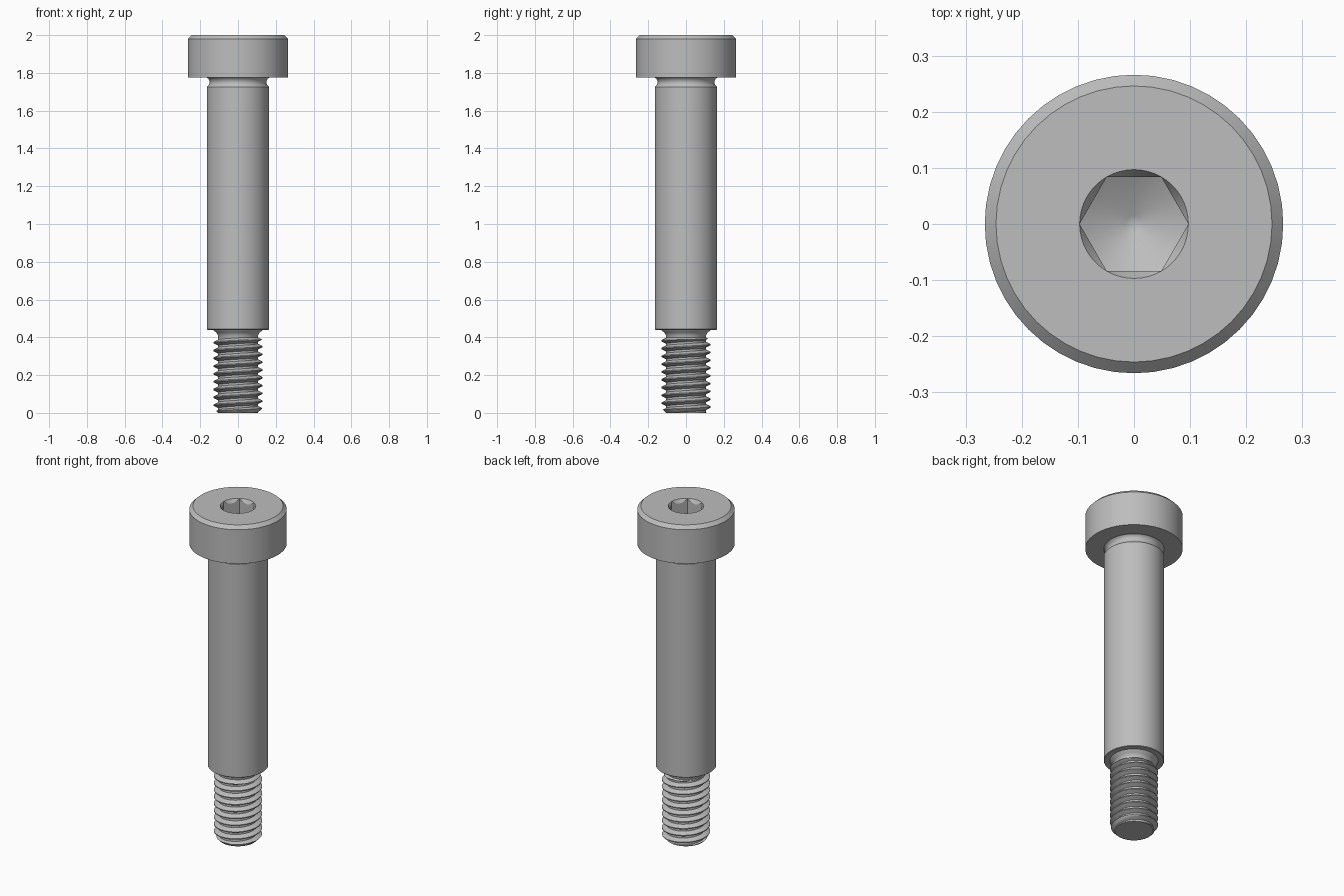
import bpy, bmesh, math

cube = bpy.data.objects.get("Cube")
if cube:
    bpy.data.objects.remove(cube, do_unlink=True)

SEG = 48
steel = bpy.data.materials.new("grey_steel")
steel.use_nodes = True
grey = (0.51, 0.51, 0.51, 1)
steel.diffuse_color = grey
steel.node_tree.nodes["Principled BSDF"].inputs["Base Color"].default_value = grey


def revolve(name, rows, point):
    """Skin a round part; point(row, angle) gives radius and height."""
    bm = bmesh.new()
    grid = []
    for row in rows:
        ring = []
        for j in range(SEG + 1):
            a = 2 * math.pi * j / SEG
            r, z = point(row, a)
            ring.append(bm.verts.new((r * math.cos(a), r * math.sin(a), z)))
        grid.append(ring)
    for low, high in zip(grid, grid[1:]):
        for j in range(SEG):
            bm.faces.new((low[j], low[j + 1], high[j + 1], high[j]))
    bmesh.ops.remove_doubles(bm, verts=bm.verts, dist=0.00002)
    mesh = bpy.data.meshes.new(name)
    bm.to_mesh(mesh)
    bm.free()
    mesh.materials.append(steel)
    obj = bpy.data.objects.new(name, mesh)
    bpy.context.collection.objects.link(obj)
    bpy.ops.object.select_all(action='DESELECT')
    obj.select_set(True)
    bpy.context.view_layer.objects.active = obj
    bpy.ops.object.shade_smooth_by_angle(angle=math.radians(30))
    return obj


def lathe(name, profile):
    return revolve(name, profile, lambda row, a: row)


# Helical thread, fading out at both ends
PITCH, ROOT, CREST, THREAD_TOP, STEPS = 0.0413, 0.105, 0.131, 0.4, 16


def thread_point(row, a):
    z = PITCH * (row / STEPS + a / (2 * math.pi))
    z = min(THREAD_TOP, max(0, z))
    t = (z / PITCH - a / (2 * math.pi)) % 1
    ridge = min(1, max(0, (0.75 - abs(2 * t - 1)) / 0.625))
    r = ROOT + (CREST - ROOT) * ridge
    limit = ROOT + min(z, (THREAD_TOP - z) * 2)
    return min(r, limit), z


turns = math.ceil(THREAD_TOP / PITCH)
revolve("thread", range(-STEPS, turns * STEPS + 1), thread_point)
lathe("thread_end", [(0, 0), (ROOT, 0)])

# Shoulder with an undercut neck at each end
lathe("shoulder", [
    (ROOT, THREAD_TOP), (0.107, 0.412), (0.115, 0.426), (0.13, 0.436),
    (0.132, 0.44), (0.162, 0.44), (0.165, 0.443), (0.165, 1.725),
    (0.153, 1.738), (0.15, 1.748), (0.152, 1.76), (0.158, 1.77),
    (0.165, 1.775)])

# Chamfered cap head
SOCKET = 0.097
lathe("head", [(0.165, 1.775), (0.266, 1.775), (0.266, 1.98),
               (0.246, 2), (SOCKET, 2)])


# Hexagonal socket with a countersunk rim and a conical floor
def socket_point(row, a):
    off = (a % (math.pi / 3)) - math.pi / 6
    hexr = SOCKET * math.cos(math.pi / 6) / math.cos(off)
    slope = math.tan(math.pi / 6)
    return {
        "rim": (SOCKET, 2),
        "wall_top": (hexr, 2 - (SOCKET - hexr) * 1.73),
        "wall_base": (hexr, 1.83 + hexr * slope),
        "tip_edge": (0.015, 1.83 + 0.015 * slope),
        "tip": (0, 1.835),
    }[row]


revolve("hex_socket", ["rim", "wall_top", "wall_base", "tip_edge", "tip"],
        socket_point)
